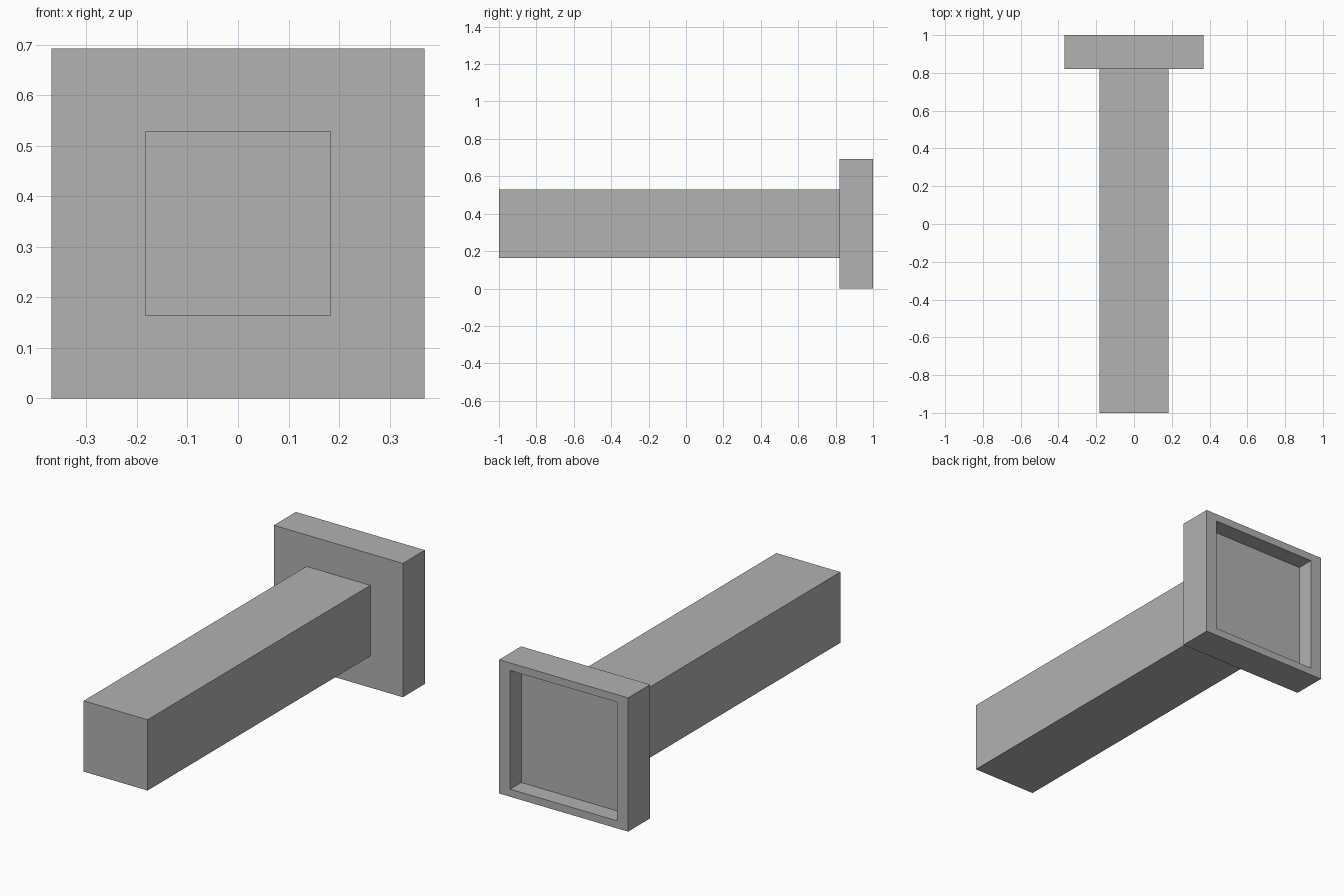
import bpy
import bmesh
from mathutils import Vector

cube = bpy.data.objects.get("Cube")
if cube:
    bpy.data.objects.remove(cube, do_unlink=True)

# Single grey material
GREY = (0.445, 0.445, 0.445, 1.0)
grey = bpy.data.materials.new("plain grey")
grey.use_nodes = True
grey.diffuse_color = GREY
grey.node_tree.nodes["Principled BSDF"].inputs["Base Color"].default_value = GREY

MID_Z = 0.346


def box(name, width, height, y0, y1, recess=None):
    """Box centred on the shaft axis; recess = (rim, depth) hollows its back."""
    bm = bmesh.new()
    bmesh.ops.create_cube(bm, size=1)
    bmesh.ops.scale(bm, vec=(width, y1 - y0, height), verts=bm.verts)
    bmesh.ops.translate(bm, vec=(0, (y0 + y1) / 2, MID_Z), verts=bm.verts)
    if recess:
        rim, depth = recess
        bm.normal_update()
        back = max(bm.faces, key=lambda f: f.normal.y)
        # Inset the square opening, then push it straight inward
        bmesh.ops.inset_region(bm, faces=[back], thickness=rim)
        center = back.calc_center_median()
        opening = Vector((0.578 / (width - 2 * rim), 1, 0.578 / (height - 2 * rim)))
        for v in back.verts:
            v.co = center + (v.co - center) * opening
        floor = bmesh.ops.extrude_face_region(bm, geom=[back])
        bmesh.ops.delete(bm, geom=[back], context="FACES_ONLY")
        verts = [g for g in floor["geom"] if isinstance(g, bmesh.types.BMVert)]
        bmesh.ops.translate(bm, vec=(0, -depth, 0), verts=verts)
        bmesh.ops.recalc_face_normals(bm, faces=bm.faces)
    mesh = bpy.data.meshes.new(name)
    bm.to_mesh(mesh)
    bm.free()
    mesh.materials.append(grey)
    obj = bpy.data.objects.new(name, mesh)
    bpy.context.collection.objects.link(obj)
    return obj


# Long square bar and the recessed plate at its back end
box("shaft", 0.366, 0.366, -1.0, 0.82)
box("end_plate", 0.738, 0.692, 0.82, 1.0, recess=(0.06, 0.09))
